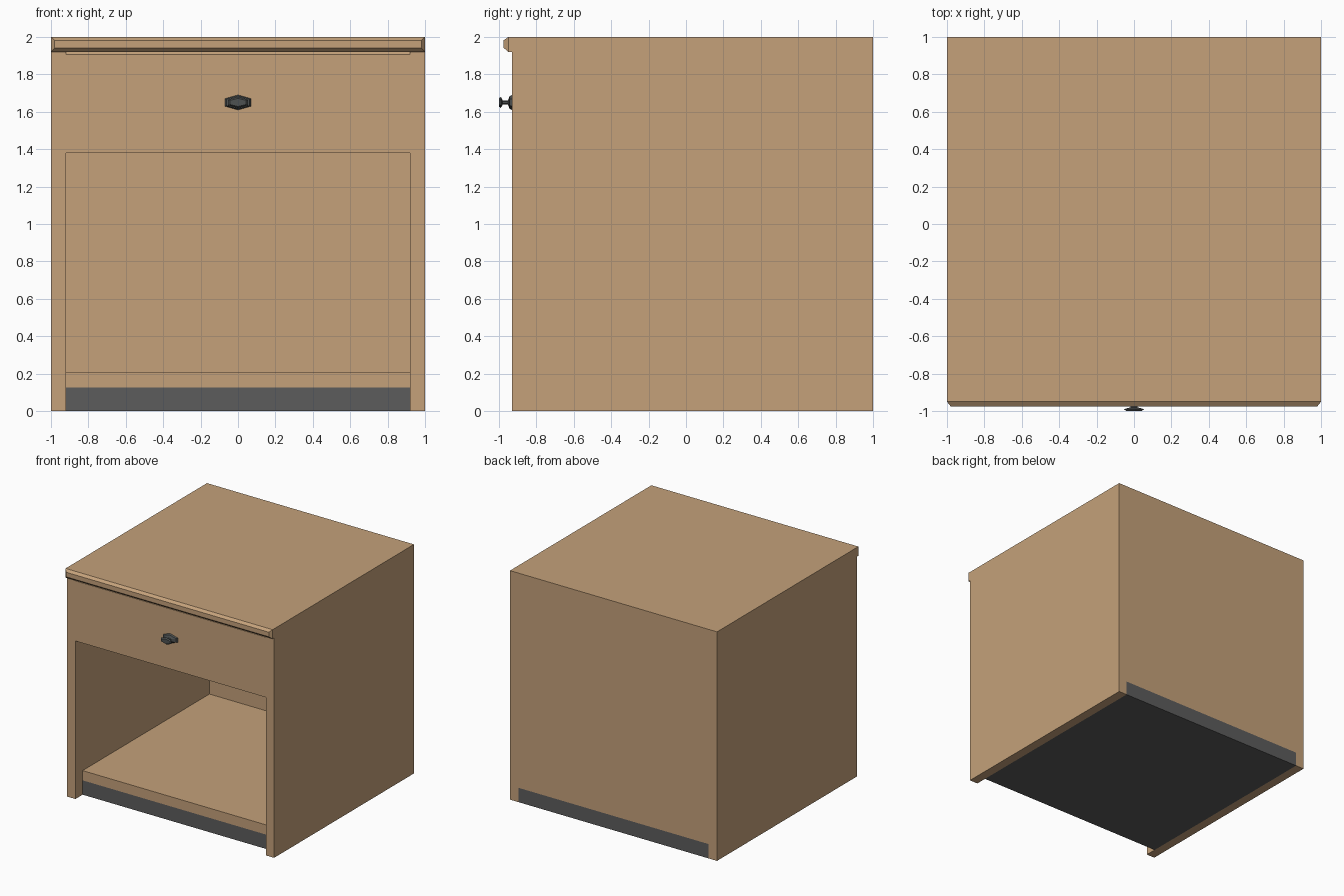
import bpy, bmesh, math

if "Cube" in bpy.data.objects:
    bpy.data.objects.remove(bpy.data.objects["Cube"])


def material(name, rgb):
    m = bpy.data.materials.new(name)
    m.diffuse_color = (*rgb, 1)
    m.use_nodes = True
    m.node_tree.nodes["Principled BSDF"].inputs["Base Color"].default_value = m.diffuse_color
    return m


WOOD = material("tan_wood", (0.555, 0.358, 0.195))
DARK = material("dark_grey_plinth", (0.107, 0.107, 0.107))
METAL = material("dark_knob_metal", (0.075, 0.083, 0.083))


def loft(name, rings, mat):
    """Closed solid through a series of equal-sized rings of points."""
    bm = bmesh.new()
    loops = [[bm.verts.new(p) for p in ring] for ring in rings]
    n = len(loops[0])
    for a, b in zip(loops, loops[1:]):
        for i in range(n):
            bm.faces.new((a[i], a[(i + 1) % n], b[(i + 1) % n], b[i]))
    bm.faces.new(loops[0])
    bm.faces.new(loops[-1])
    bmesh.ops.recalc_face_normals(bm, faces=bm.faces)
    me = bpy.data.meshes.new(name)
    bm.to_mesh(me)
    bm.free()
    me.materials.append(mat)
    ob = bpy.data.objects.new(name, me)
    bpy.context.collection.objects.link(ob)
    return ob


def rect(y, x, z0, z1):
    """Rectangle facing the front, centred on x = 0."""
    return [(-x, y, z0), (x, y, z0), (x, y, z1), (-x, y, z1)]


def box(name, x, y0, y1, z0, z1, mat, cx=0):
    ob = loft(name, [rect(y0, x, z0, z1), rect(y1, x, z0, z1)], mat)
    ob.location.x = cx
    return ob


# Side panels
for side, s in (("left", -1), ("right", 1)):
    box(side + "_side_panel", 0.04, -0.93, 1.0, 0, 1.92, WOOD, s * 0.96)

# Back panel, shelf and plinth
box("back_panel", 0.92, 0.92, 1.0, 0.125, 1.92, WOOD)
box("bottom_shelf", 0.92, -0.83, 0.92, 0.125, 0.21, WOOD)
box("plinth", 0.92, -0.83, 1.0, 0, 0.125, DARK)

# Drawer with a small chamfer along the top front edge
loft("drawer", [rect(-0.93, 0.92, 1.38, 1.905),
                rect(-0.915, 0.92, 1.38, 1.92),
                rect(0.92, 0.92, 1.38, 1.92)], WOOD)

# Table top with bevelled front lip
loft("table_top", [rect(-0.975, 0.98, 1.942, 1.982),
                   rect(-0.95, 1.0, 1.92, 2.0),
                   rect(1.0, 1.0, 1.92, 2.0)], WOOD)

# Stretched hexagonal knob: (y, half width, half height)
profile = [(-1.0, 0.042, 0.022), (-0.99, 0.053, 0.03), (-0.98, 0.02, 0.011),
           (-0.952, 0.02, 0.011), (-0.943, 0.062, 0.034), (-0.93, 0.07, 0.04)]
rings = []
for y, w, h in profile:
    ring = []
    for i in range(6):
        a = math.radians(90 + 60 * i)
        ring.append((w * math.cos(a) / math.cos(math.pi / 6), y,
                     1.65 + h * math.sin(a)))
    rings.append(ring)
loft("drawer_knob", rings, METAL)
